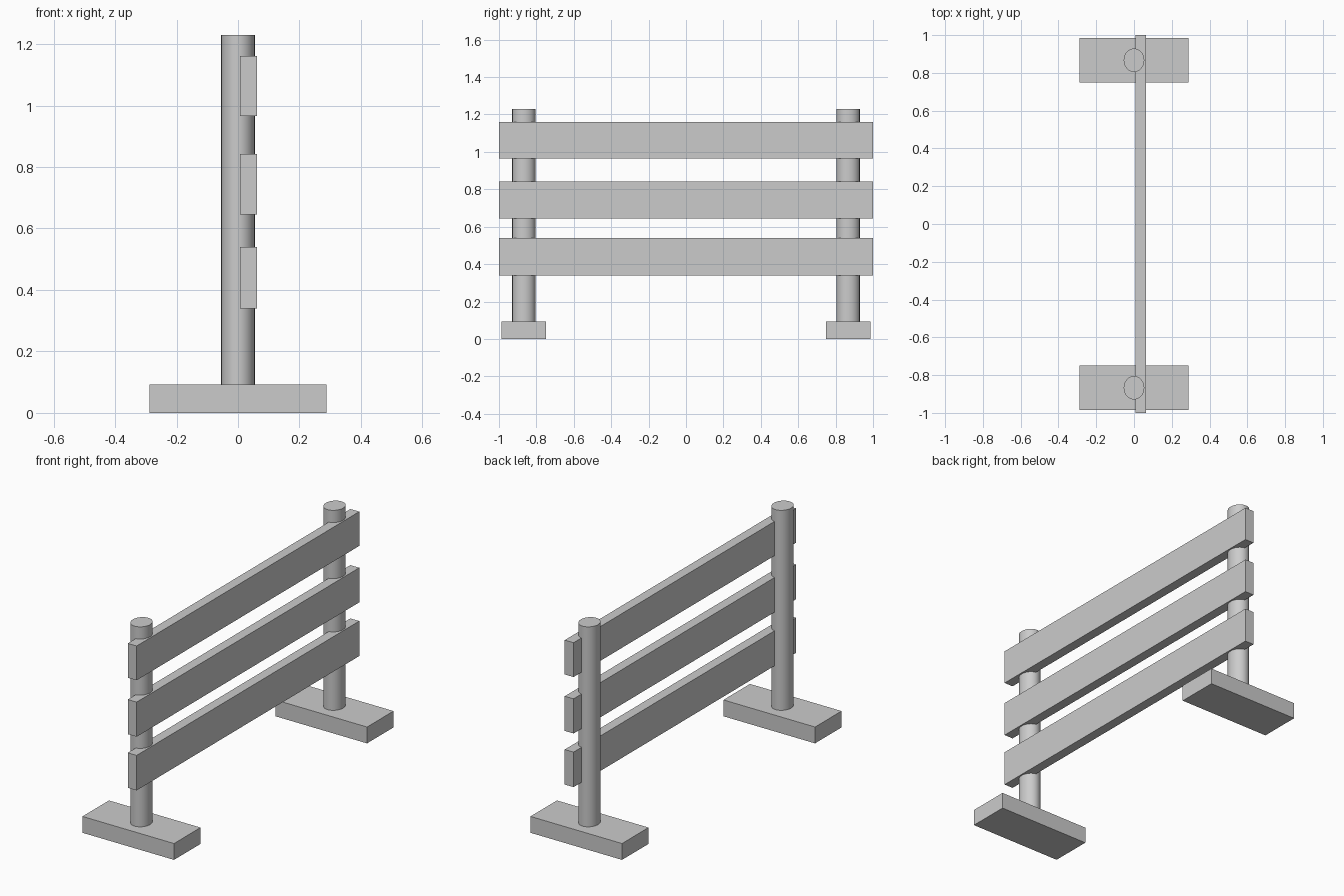
import bpy
from math import radians

if "Cube" in bpy.data.objects:
    bpy.data.objects.remove(bpy.data.objects["Cube"])


def finish(obj, name, size):
    obj.name = name
    obj.scale = size
    bpy.ops.object.transform_apply(location=False, rotation=False, scale=True)
    return obj


def box(name, x, y, z):
    """Box from (min, max) pairs on each axis."""
    centre = [(a + b) / 2 for a, b in (x, y, z)]
    bpy.ops.mesh.primitive_cube_add(size=1, location=centre)
    return finish(bpy.context.object, name, [b - a for a, b in (x, y, z)])


FOOT_TOP, POST_TOP, POST_Y = 0.093, 1.23, 0.867

for side, s in (("front", -1), ("back", 1)):
    y = s * POST_Y
    # Flat foot block
    box(f"{side}_foot", (-0.288, 0.288), (y - 0.119, y + 0.119), (0, FOOT_TOP))

    # Slightly oval post standing on the foot
    bpy.ops.mesh.primitive_cylinder_add(
        vertices=48, radius=1, depth=1, location=(0, y, (FOOT_TOP + POST_TOP) / 2))
    finish(bpy.context.object, f"{side}_post", (0.0545, 0.062, POST_TOP - FOOT_TOP))
    bpy.ops.object.shade_smooth_by_angle(angle=radians(30))

# Three rails let into the +x side of the posts
for name, z in (("lower", (0.34, 0.539)), ("middle", (0.645, 0.842)), ("upper", (0.966, 1.161))):
    box(f"{name}_rail", (0.007, 0.0625), (-1, 1), z)
